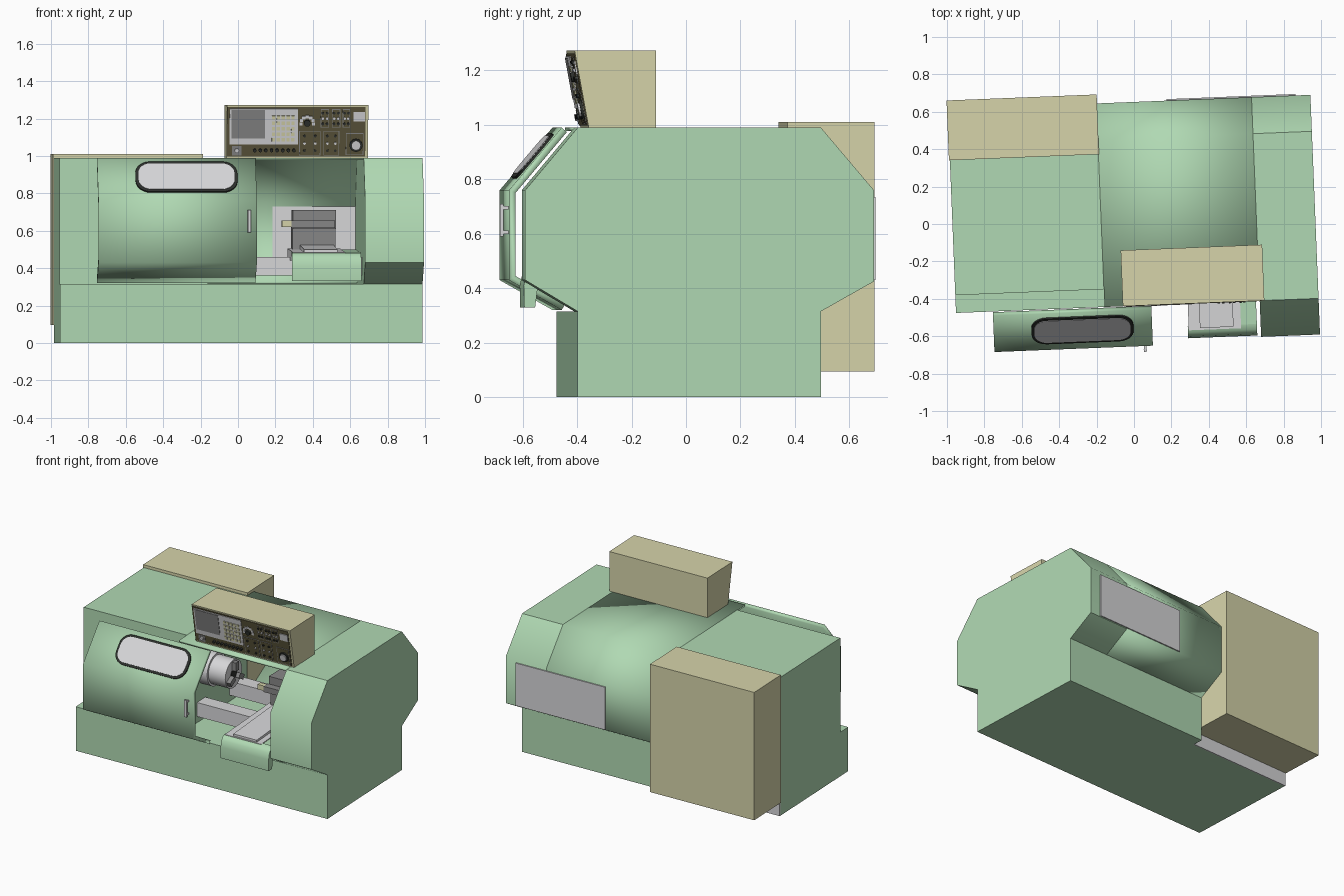
import bpy, bmesh, math
from mathutils import Matrix, Vector

cube = bpy.data.objects.get("Cube")
if cube:
    bpy.data.objects.remove(cube, do_unlink=True)

TURN = math.radians(2.3)      # whole machine stands slightly turned


def material(name, *rgb):
    lin = [((c / 255 + 0.055) / 1.055) ** 2.4 for c in rgb] + [1]
    m = bpy.data.materials.new(name)
    m.use_nodes = True
    m.diffuse_color = lin
    m.node_tree.nodes["Principled BSDF"].inputs["Base Color"].default_value = lin
    return m


green = material("pale green", 176, 217, 179)
beige = material("beige", 214, 212, 170)
grey = material("light grey", 215, 215, 217)
steel = material("mid grey", 135, 135, 135)
olive = material("dark olive", 92, 86, 60)
black = material("charcoal", 45, 48, 45)


def finish(name, bm, mat, fix=True):
    if fix:
        bmesh.ops.recalc_face_normals(bm, faces=bm.faces)
    mesh = bpy.data.meshes.new(name)
    bm.to_mesh(mesh)
    bm.free()
    mesh.materials.append(mat)
    ob = bpy.data.objects.new(name, mesh)
    bpy.context.collection.objects.link(ob)
    ob.rotation_euler.z = TURN
    bpy.ops.object.select_all(action="DESELECT")
    ob.select_set(True)
    bpy.context.view_layer.objects.active = ob
    bpy.ops.object.shade_smooth_by_angle(angle=math.radians(45))
    return ob


def extrude(name, ring, shift, mat):
    """Closed solid from a planar ring of points moved along shift."""
    bm = bmesh.new()
    a = [bm.verts.new(p) for p in ring]
    b = [bm.verts.new(Vector(p) + Vector(shift)) for p in ring]
    bm.faces.new(a)
    bm.faces.new(b[::-1])
    for i in range(len(a)):
        j = (i + 1) % len(a)
        bm.faces.new((a[i], b[i], b[j], a[j]))
    return finish(name, bm, mat)


def prism(name, x0, x1, profile, mat):
    return extrude(name, [(x0, y, z) for y, z in profile], (x1 - x0, 0, 0), mat)


def box(name, x0, x1, y0, y1, z0, z1, mat):
    return prism(name, x0, x1, [(y0, z0), (y1, z0), (y1, z1), (y0, z1)], mat)


def sheet(name, x0, x1, path, thick, mat):
    """Bent sheet metal following a y-z path, thickened inward."""
    bm = bmesh.new()
    rows = [[bm.verts.new((x, y, z)) for x in (x0, x1)] for y, z in path]
    for p, q in zip(rows, rows[1:]):
        bm.faces.new((p[0], p[1], q[1], q[0]))
    ob = finish(name, bm, mat, fix=False)
    mod = ob.modifiers.new("thickness", "SOLIDIFY")
    mod.thickness, mod.offset, mod.use_even_offset = thick, -1, True
    return ob


def cylinder(name, x0, x1, y, z, r, mat, n=32):
    ring = [(y + r * math.cos(math.tau * i / n), z + r * math.sin(math.tau * i / n)) for i in range(n)]
    return prism(name, x0, x1, ring, mat)


def frame(x, low, high):
    """Axes of a tilted face running from low to high in the y-z plane."""
    u = Vector((1, 0, 0))
    v = Vector((0, high[0] - low[0], high[1] - low[1])).normalized()
    return Vector((x, *low)), u, v, u.cross(v)


def plate(name, fr, cu, cv, w, h, thick, mat, r=0, lift=0):
    """Rounded plate lying on a tilted face."""
    o, u, v, n = fr
    ring = []
    for k, (sx, sy) in enumerate([(1, 1), (-1, 1), (-1, -1), (1, -1)]):
        for s in range(7 if r else 1):
            a = math.pi / 2 * (k + s / 6)
            pu = cu + sx * (w / 2 - r) + r * math.cos(a) * bool(r)
            pv = cv + sy * (h / 2 - r) + r * math.sin(a) * bool(r)
            ring.append(o + u * pu + v * pv + n * lift)
    if r and 2 * r >= min(w, h) - 1e-5:      # drop doubled points on full rounds
        ring = [p for i, p in enumerate(ring) if (p - ring[i - 1]).length > 1e-4]
    return extrude(name, ring, n * thick, mat)


# Main body
SPLIT, END, RIGHT = -0.175, 0.97, 0.655
FRONT, BACK, TOP, LEDGE = -0.437, 0.457, 0.99, 0.315
rear = [(FRONT, TOP), (BACK, TOP), (0.652, 0.76), (0.652, 0.425), (BACK, LEDGE)]
nose = [(FRONT, LEDGE), (-0.63, 0.43), (-0.63, 0.76)]
box("base_right", SPLIT, END, FRONT, BACK, 0, LEDGE, green)
box("base_left", -END, SPLIT, FRONT, 0.38, 0, LEDGE, green)
box("headstock_housing", -END, SPLIT, -0.342, 0.38, LEDGE, TOP, green)
prism("right_end_cover", RIGHT, END, rear + nose, green)
sheet("rear_shell", SPLIT, RIGHT, rear, 0.012, green)
box("rear_panel_outer", 0.2, 0.89, 0.64, 0.66, 0.43, 0.735, grey)
box("rear_panel_inner", 0.21, RIGHT, 0.635, 0.645, 0.425, 0.73, grey)
box("base_rear_plate", -END, SPLIT, 0.378, 0.386, 0, 0.1, grey)

# Electrical cabinet
box("electrical_cabinet", -0.975, -0.172, 0.38, 0.7, 0.095, 1.01, beige)

# Sliding door with window and handle
door = [(-0.46, 0.32), (-0.654, 0.43), (-0.654, 0.76), (-0.46, TOP)]
sheet("door", -0.773, 0.075, door, 0.025, green)
slope = frame(-0.298, door[2], door[3])
plate("window_rim", slope, 0, 0.162, 0.545, 0.21, 0.009, black, r=0.08)
plate("window_glass", slope, 0, 0.162, 0.515, 0.18, 0.004, grey, r=0.068, lift=0.008)
box("door_handle", 0.025, 0.043, -0.685, -0.672, 0.59, 0.71, grey)
for z in (0.6, 0.69):
    box("handle_post", 0.027, 0.041, -0.675, -0.652, z, z + 0.012, grey)

# Spindle and chuck
CY, CZ = -0.1, 0.67
cylinder("spindle_flange", SPLIT, -0.1, CY, CZ, 0.115, grey)
cylinder("chuck_body", -0.1, 0.03, CY, CZ, 0.1, grey)
cylinder("chuck_bore", 0.03, 0.034, CY, CZ, 0.035, black)
for k in range(3):
    a = math.tau * k / 3 + math.pi / 2
    d, s = Vector((math.cos(a), math.sin(a))), Vector((-math.sin(a), math.cos(a)))
    c = Vector((CY, CZ))
    prism("chuck_jaw", 0.03, 0.06,
          [c + d * p + s * q for p, q in ((0.03, -0.018), (0.09, -0.018), (0.09, 0.018), (0.03, 0.018))], steel)

# Bed ways, carriage and tool turret
for y in (-0.22, 0.17):
    box("bed_way", SPLIT, RIGHT, y, y + 0.1, 0.36, 0.46, grey)
prism("carriage_apron", 0.265, 0.635,
      [(-0.58, 0.33), (-0.62, 0.33), (-0.622, 0.41), (-0.612, 0.455), (-0.59, 0.48), (-0.56, 0.485)], green)
prism("carriage_side_cover", 0.55, 0.635, [(-0.58, 0.4), (-0.58, 0.48), (0.1, 0.5), (0.1, 0.4)], green)
prism("carriage_slide", 0.27, 0.55, [(-0.58, 0.44), (-0.58, 0.485), (0.1, 0.505), (0.1, 0.44)], grey)
prism("cross_slide", 0.33, 0.51, [(-0.57, 0.48), (-0.57, 0.5), (0.1, 0.53), (0.1, 0.48)], grey)
box("turret_base", 0.29, 0.52, -0.06, 0.14, 0.5, 0.62, steel)
box("turret_head", 0.29, 0.52, -0.08, 0.12, 0.61, 0.71, steel)
box("tool_holder", 0.28, 0.515, -0.13, -0.08, 0.615, 0.655, steel)
box("tool_tip", 0.23, 0.285, -0.125, -0.09, 0.62, 0.655, beige)

# Control console
low, high = (-0.385, TOP), (FRONT, 1.273)
prism("console_box", -0.077, 0.68, [low, high, (-0.138, 1.273), (-0.138, TOP)], beige)
face = frame(-0.017, low, high)
plate("console_panel", face, 0.312, 0.143, 0.74, 0.268, 0.004, olive)
plate("display_bezel", face, 0.138, 0.17, 0.365, 0.195, 0.004, grey, lift=0.004)
plate("display_screen", face, 0.055, 0.184, 0.18, 0.155, 0.003, steel, lift=0.008)
for i in range(5):
    for j in range(5):
        plate("key", face, 0.19 + i * 0.026, 0.1 + j * 0.03, 0.018, 0.02, 0.004, beige, lift=0.008)

# Console switches, gauges and knobs
for i in range(8):
    plate("selector_knob", face, 0.09 + i * 0.03, 0.042, 0.018, 0.018, 0.015, black, r=0.009, lift=0.004)
plate("key_switch_plate", face, -0.005, 0.04, 0.05, 0.05, 0.003, steel, lift=0.004)
plate("key_switch", face, -0.005, 0.04, 0.025, 0.025, 0.012, grey, r=0.0125, lift=0.004)
for k in range(7):
    a = math.pi * (k / 6 * 1.1 - 0.05)
    plate("dial_mark", face, 0.37 + 0.034 * math.cos(a), 0.19 + 0.034 * math.sin(a),
          0.017, 0.017, 0.003, grey, lift=0.004)
plate("dial_knob", face, 0.37, 0.19, 0.035, 0.035, 0.014, black, r=0.0175, lift=0.004)
for cu, cv, w, h in ((0.385, 0.08, 0.115, 0.135), (0.5, 0.08, 0.085, 0.135), (0.625, 0.075, 0.095, 0.12),
                     (0.465, 0.215, 0.045, 0.1), (0.525, 0.215, 0.045, 0.1), (0.58, 0.215, 0.04, 0.1)):
    plate("switch_group_edge", face, cu, cv, w, h, 0.002, steel, lift=0.004)
    plate("switch_group", face, cu, cv, w - 0.008, h - 0.008, 0.002, olive, lift=0.005)
    if w != 0.095:
        for i in (-1, 1):
            for j in (-1, 0, 1):
                plate("push_button", face, cu + i * w / 4, cv + j * h / 3.4, 0.014, 0.014, 0.008,
                      black if j else grey, r=0.007, lift=0.006)
plate("handwheel", face, 0.632, 0.07, 0.07, 0.07, 0.01, black, r=0.035, lift=0.006)
plate("handwheel_cap", face, 0.632, 0.07, 0.05, 0.05, 0.012, grey, r=0.025, lift=0.012)
plate("load_meter", face, 0.648, 0.225, 0.06, 0.05, 0.005, grey, lift=0.004)
